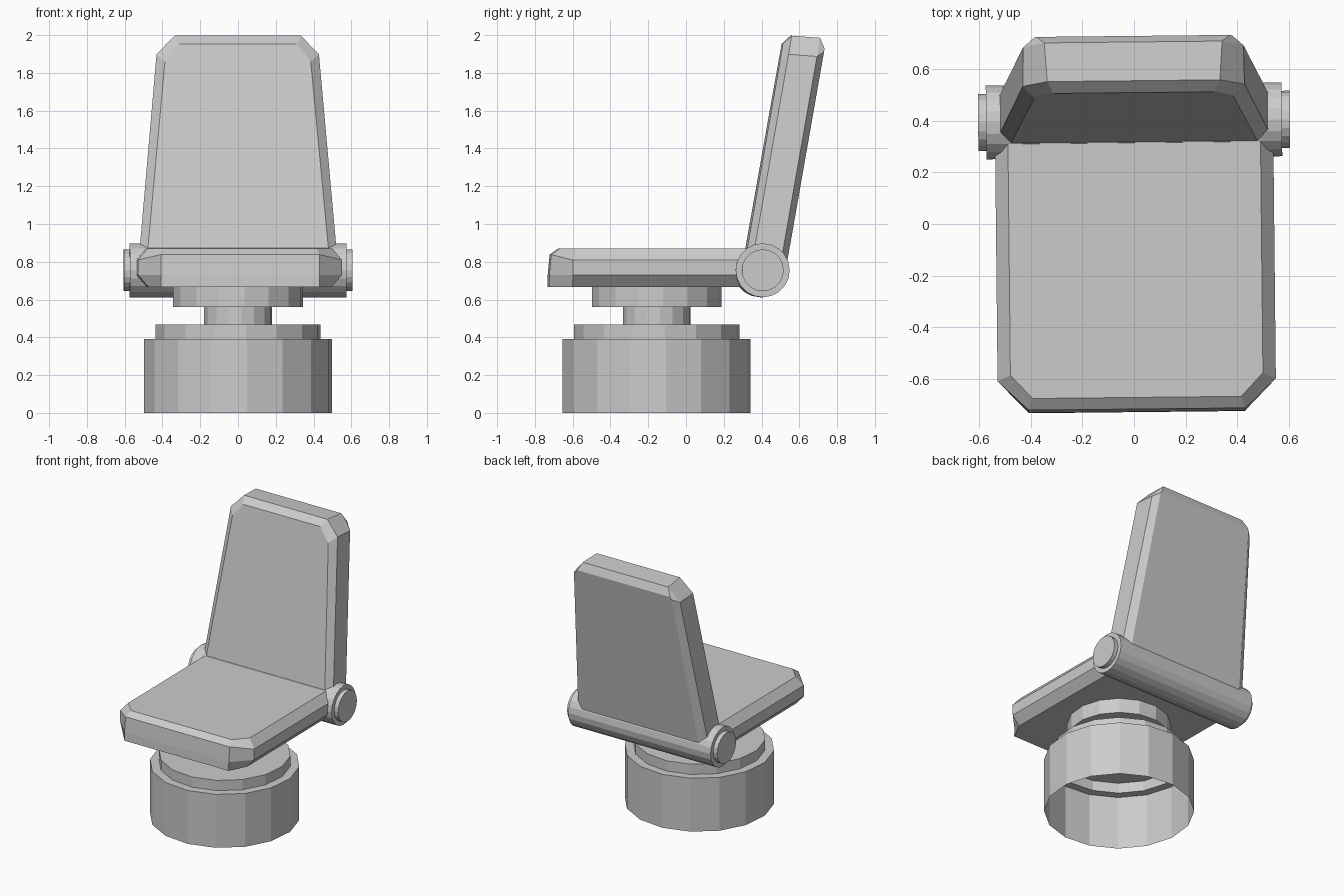
import bpy, bmesh
from math import radians, cos, sin, pi
from mathutils import Matrix, Vector

if "Cube" in bpy.data.objects:
    bpy.data.objects.remove(bpy.data.objects["Cube"])

PIVOT = Vector((0, 0.40, 0.755))   # hinge axis
TURN = radians(0.6)                # slight swivel of the upper chair


def make_object(name, bm):
    mesh = bpy.data.meshes.new(name)
    bm.to_mesh(mesh)
    bm.free()
    obj = bpy.data.objects.new(name, mesh)
    bpy.context.collection.objects.link(obj)
    return obj


def loft(name, rings, close=True, cap_start=True, cap_end=True):
    """Skin a series of equal-length point loops."""
    bm = bmesh.new()
    loops = [[bm.verts.new(p) for p in ring] for ring in rings]
    n = len(loops[0])
    for a, b in zip(loops, loops[1:]):
        for i in range(n):
            j = (i + 1) % n
            bm.faces.new((a[i], a[j], b[j], b[i]))
    if cap_start:
        bm.faces.new(loops[0][::-1])
    if cap_end:
        bm.faces.new(loops[-1])
    bmesh.ops.recalc_face_normals(bm, faces=bm.faces[:])
    return make_object(name, bm)


def mirror_loop(half):
    """Complete a half outline with its reflection in x."""
    return half + [(-x, y, z) for x, y, z in reversed(half)]


def circle(r, sides, offset=0.0):
    return [(r * cos(offset + 2 * pi * i / sides), r * sin(offset + 2 * pi * i / sides))
            for i in range(sides)]


# Stepped swivel base, hollow underneath
profile = [(0.5, 0), (0.5, 0.392), (0.44, 0.392), (0.44, 0.467),
           (0.18, 0.467), (0.18, 0.56), (0.345, 0.56), (0.345, 0.67)]
loft("swivel_base",
     [[(x, y - 0.155, z) for x, y in circle(r, 16, radians(5.6))] for r, z in profile],
     cap_start=False, cap_end=False)

# Seat cushion: half width, side corner y, front corner x, front y, side z, front z
seat_rings = [(0.485, -0.605, 0.42, -0.73, 0.667, 0.667),
              (0.54, -0.605, 0.42, -0.728, 0.73, 0.73),
              (0.54, -0.605, 0.42, -0.718, 0.81, 0.838),
              (0.49, -0.582, 0.405, -0.673, 0.87, 0.87)]
seat = loft("seat", [mirror_loop([(w, 0.40, z), (w, ys, z), (xf, yf, zf)])
                     for w, ys, xf, yf, z, zf in seat_rings])

# Hinge tube with a smaller stepped cap on each end
steps = [(-0.605, 0.111), (-0.574, 0.111), (-0.574, 0.143),
         (0.574, 0.143), (0.574, 0.111), (0.605, 0.111)]
hinge = loft("hinge_tube", [[(x, PIVOT.y + a, PIVOT.z + b) for a, b in circle(r, 20)]
                            for x, r in steps])

# Backrest: depth, bottom half width, corner x and height, top x and height
back_rings = [(-0.10, 0.487, 0.386, 1.104, 0.312, 1.20),
              (-0.062, 0.53, 0.43, 1.15, 0.335, 1.25),
              (0.088, 0.53, 0.428, 1.165, 0.345, 1.265),
              (0.121, 0.475, 0.385, 1.195, 0.375, 1.213)]
back = loft("backrest", [mirror_loop([(w, v, 0), (xc, v, uc), (xt, v, ut)])
                         for v, w, xc, uc, xt, ut in back_rings])
back.data.transform(Matrix.Translation(PIVOT) @ Matrix.Rotation(radians(-10), 4, 'X'))

# Swivel the upper chair slightly
spin = (Matrix.Translation(PIVOT) @ Matrix.Rotation(TURN, 4, 'Z')
        @ Matrix.Translation(-PIVOT))
for part in (seat, hinge, back):
    part.data.transform(spin)
